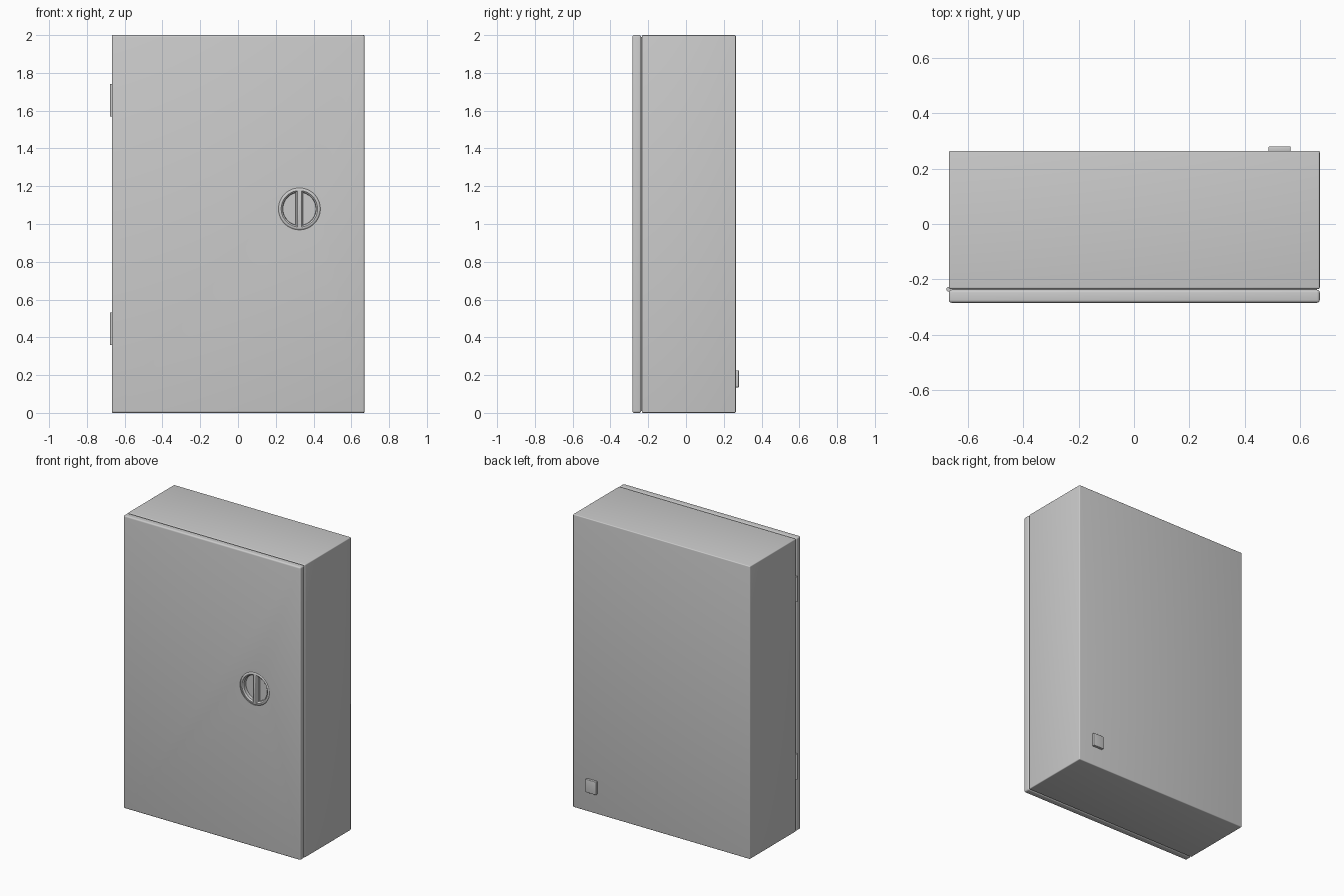
import bpy, bmesh, math

if "Cube" in bpy.data.objects:
    bpy.data.objects.remove(bpy.data.objects["Cube"])

LOCK_X, LOCK_Z = 0.325, 1.08
FRONT = -0.284


def finish(bm, name):
    bmesh.ops.recalc_face_normals(bm, faces=bm.faces[:])
    mesh = bpy.data.meshes.new(name)
    bm.to_mesh(mesh)
    bm.free()
    obj = bpy.data.objects.new(name, mesh)
    bpy.context.collection.objects.link(obj)
    return obj


def activate(obj):
    bpy.ops.object.select_all(action='DESELECT')
    obj.select_set(True)
    bpy.context.view_layer.objects.active = obj


def smooth(obj):
    activate(obj)
    bpy.ops.object.shade_smooth_by_angle(angle=math.radians(35))


def box(name, lo, hi, bevel):
    bm = bmesh.new()
    bmesh.ops.create_cube(bm, size=1)
    for v in bm.verts:
        v.co = [(a + b) / 2 + c * (b - a) for a, b, c in zip(lo, hi, v.co)]
    if bevel:
        bmesh.ops.bevel(bm, geom=bm.edges[:], offset=bevel, segments=4,
                        profile=0.5, affect='EDGES')
    return finish(bm, name)


def loft(name, rings):
    """Join matching outlines (y, [(x, z), ...]) into a closed solid."""
    bm = bmesh.new()
    rows = [[bm.verts.new((x, y, z)) for x, z in pts] for y, pts in rings]
    n = len(rows[0])
    for a, b in zip(rows, rows[1:]):
        for i in range(n):
            j = (i + 1) % n
            bm.faces.new((a[i], a[j], b[j], b[i]))
    bm.faces.new(rows[0])
    bm.faces.new(rows[-1])
    return finish(bm, name)


def circle(r, n=64):
    return [(LOCK_X + r * math.cos(2 * math.pi * i / n),
             LOCK_Z + r * math.sin(2 * math.pi * i / n)) for i in range(n)]


def half_moon(r, inner, side, n=32):
    a = math.acos(inner / r)
    return [(LOCK_X + side * r * math.cos(t), LOCK_Z + r * math.sin(t))
            for t in (-a + 2 * a * i / n for i in range(n + 1))]


def cut(target, cutter):
    mod = target.modifiers.new("cut", 'BOOLEAN')
    mod.operation = 'DIFFERENCE'
    mod.solver = 'EXACT'
    mod.object = cutter
    activate(target)
    bpy.ops.object.modifier_apply(modifier=mod.name)
    bpy.data.objects.remove(cutter)


# Cabinet body and the seal that fills the door gap
body = box("cabinet_body", (-0.668, -0.234, 0), (0.67, 0.264, 2), 0.006)
seal = box("door_seal", (-0.658, -0.25, 0.01), (0.66, -0.22, 1.99), 0)

# Door with a round opening for the lock
door = box("door", (-0.668, FRONT, 0), (0.67, -0.237, 2), 0.01)
cut(door, loft("lock_opening", [(FRONT - 0.02, circle(0.111)),
                                (FRONT + 0.03, circle(0.111))]))

# Flush lock insert: two half-moon finger recesses leave a central grip bar
lock = loft("lock_insert", [(FRONT, circle(0.103)),
                            (FRONT + 0.001, circle(0.106)),
                            (FRONT + 0.006, circle(0.111)),
                            (FRONT + 0.04, circle(0.111))])
for side in (-1, 1):
    cut(lock, loft("finger_recess",
                   [(FRONT - 0.01, half_moon(0.0965, 0.0105, side)),
                    (FRONT + 0.001, half_moon(0.0965, 0.0105, side)),
                    (FRONT + 0.009, half_moon(0.088, 0.019, side)),
                    (FRONT + 0.03, half_moon(0.087, 0.02, side))]))

for obj in (body, door, lock):
    smooth(obj)

# Hinge barrels on the left edge
for name, z in (("lower_hinge", 0.445), ("upper_hinge", 1.655)):
    bpy.ops.mesh.primitive_cylinder_add(vertices=24, radius=0.008, depth=0.172,
                                        location=(-0.669, -0.2355, z))
    bpy.context.object.name = name
    smooth(bpy.context.object)

# Small blank plate on the back
smooth(box("blank_back_plate", (0.485, 0.26, 0.135), (0.565, 0.28, 0.225), 0.004))
